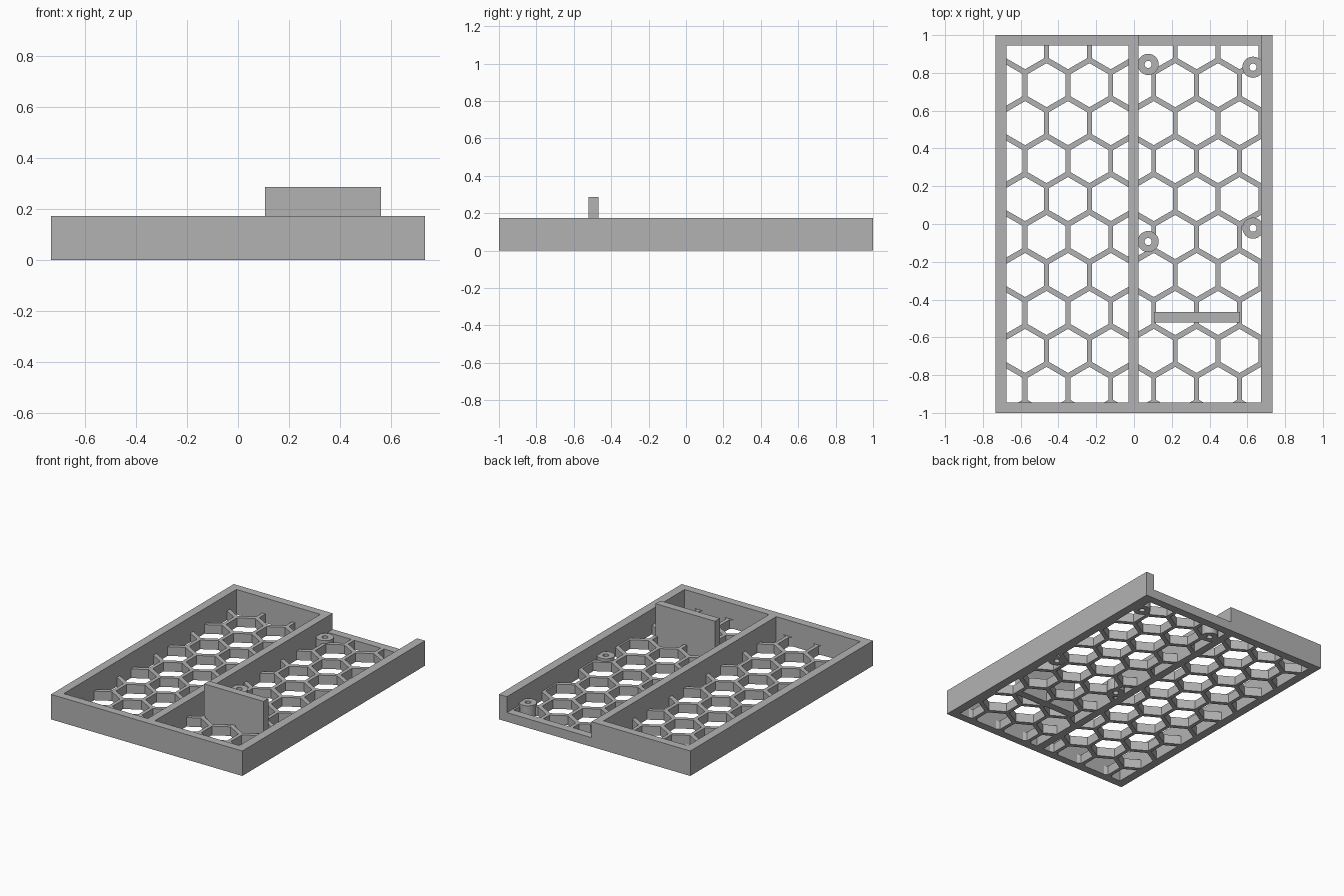
import bpy, bmesh, math
from mathutils import Matrix, Vector

if "Cube" in bpy.data.objects:
    bpy.data.objects.remove(bpy.data.objects["Cube"], do_unlink=True)

# Single grey material
grey = bpy.data.materials.new("plain grey")
grey.use_nodes = True
grey.diffuse_color = (0.45, 0.45, 0.45, 1)
grey.node_tree.nodes["Principled BSDF"].inputs["Base Color"].default_value = (0.45, 0.45, 0.45, 1)

# Main dimensions
HALF_X, HALF_Y, WALL_H, FLOOR = 0.733, 1.0, 0.173, 0.063
INNER_Y = 0.944
LEFT_BAY = (-0.674, -0.03)
RIGHT_BAY = (0.025, 0.672)
PITCH_X, PITCH_Y, HEX_R = 0.227, 0.201, 0.1165


def add_box(bm, x, y, z):
    size = Vector((x[1] - x[0], y[1] - y[0], z[1] - z[0]))
    mid = Vector((sum(x), sum(y), sum(z))) / 2
    bmesh.ops.create_cube(bm, size=1, matrix=Matrix.Translation(mid) @ Matrix.Diagonal(size).to_4x4())


def add_prism(bm, x, y, z, radius, sides):
    # The first corner points along y
    angles = [math.pi / 2 + math.tau * i / sides for i in range(sides)]
    rings = [[bm.verts.new((x + radius * math.cos(a), y + radius * math.sin(a), level))
              for a in angles] for level in z]
    bm.faces.new(rings[0][::-1])
    bm.faces.new(rings[1])
    for i in range(sides):
        j = (i + 1) % sides
        bm.faces.new((rings[0][i], rings[0][j], rings[1][j], rings[1][i]))


def finish(name, bm):
    mesh = bpy.data.meshes.new(name)
    bm.to_mesh(mesh)
    bm.free()
    mesh.materials.append(grey)
    obj = bpy.data.objects.new(name, mesh)
    bpy.context.collection.objects.link(obj)
    return obj


def combine(obj, bm, operation):
    tool = finish("tool", bm)
    tool.hide_render = True
    mod = obj.modifiers.new("combine", "BOOLEAN")
    mod.operation, mod.solver, mod.object = operation, "EXACT", tool
    graph = bpy.context.evaluated_depsgraph_get()
    result = bpy.data.meshes.new_from_object(obj.evaluated_get(graph))
    obj.modifiers.clear()
    obj.data = result
    bpy.data.objects.remove(tool, do_unlink=True)


# Tray frame: solid block with two bays and a notch in the back wall
bm = bmesh.new()
add_box(bm, (-HALF_X, HALF_X), (-HALF_Y, HALF_Y), (0, WALL_H))
frame = finish("tray_frame", bm)
bm = bmesh.new()
for bay in (LEFT_BAY, RIGHT_BAY):
    add_box(bm, bay, (-INNER_Y, INNER_Y), (-0.1, 0.4))
combine(frame, bm, "DIFFERENCE")
bm = bmesh.new()
add_box(bm, RIGHT_BAY, (INNER_Y - 0.1, HALF_Y + 0.1), (FLOOR, 0.4))
combine(frame, bm, "DIFFERENCE")

# Honeycomb floor in each bay
floors = []
for name, bay in (("right_honeycomb_floor", LEFT_BAY), ("left_honeycomb_floor", RIGHT_BAY)):
    bm = bmesh.new()
    add_box(bm, bay, (-INNER_Y, INNER_Y), (0, FLOOR))
    floor = finish(name, bm)
    bm = bmesh.new()
    for row in range(-1, 10):
        shift = PITCH_X / 2 if row % 2 else 0
        for col in range(-1, 8):
            x = -0.463 - shift + PITCH_X * col
            if bay[0] - 0.1 < x < bay[1] + 0.1:
                add_prism(bm, x, 0.735 - PITCH_Y * row, (-0.1, 0.2), HEX_R, 6)
    combine(floor, bm, "DIFFERENCE")
    floors.append(floor)

# Screw bosses with through holes, fused to the floor
spots = [(0.075, 0.845), (0.63, 0.83), (0.075, -0.093), (0.63, -0.022)]
for height, radius, operation in (((0, 0.082), 0.056, "UNION"), ((-0.1, 0.2), 0.019, "DIFFERENCE")):
    bm = bmesh.new()
    for x, y in spots:
        add_prism(bm, x, y, height, radius, 32)
    combine(floors[1], bm, operation)

# Upright support plate
bm = bmesh.new()
add_box(bm, (0.105, 0.56), (-0.521, -0.467), (0, 0.287))
finish("support_plate", bm)

# Smooth the round bosses, keep edges sharp
bpy.ops.object.select_all(action="DESELECT")
floors[1].select_set(True)
bpy.context.view_layer.objects.active = floors[1]
bpy.ops.object.shade_smooth_by_angle(angle=math.radians(30))
